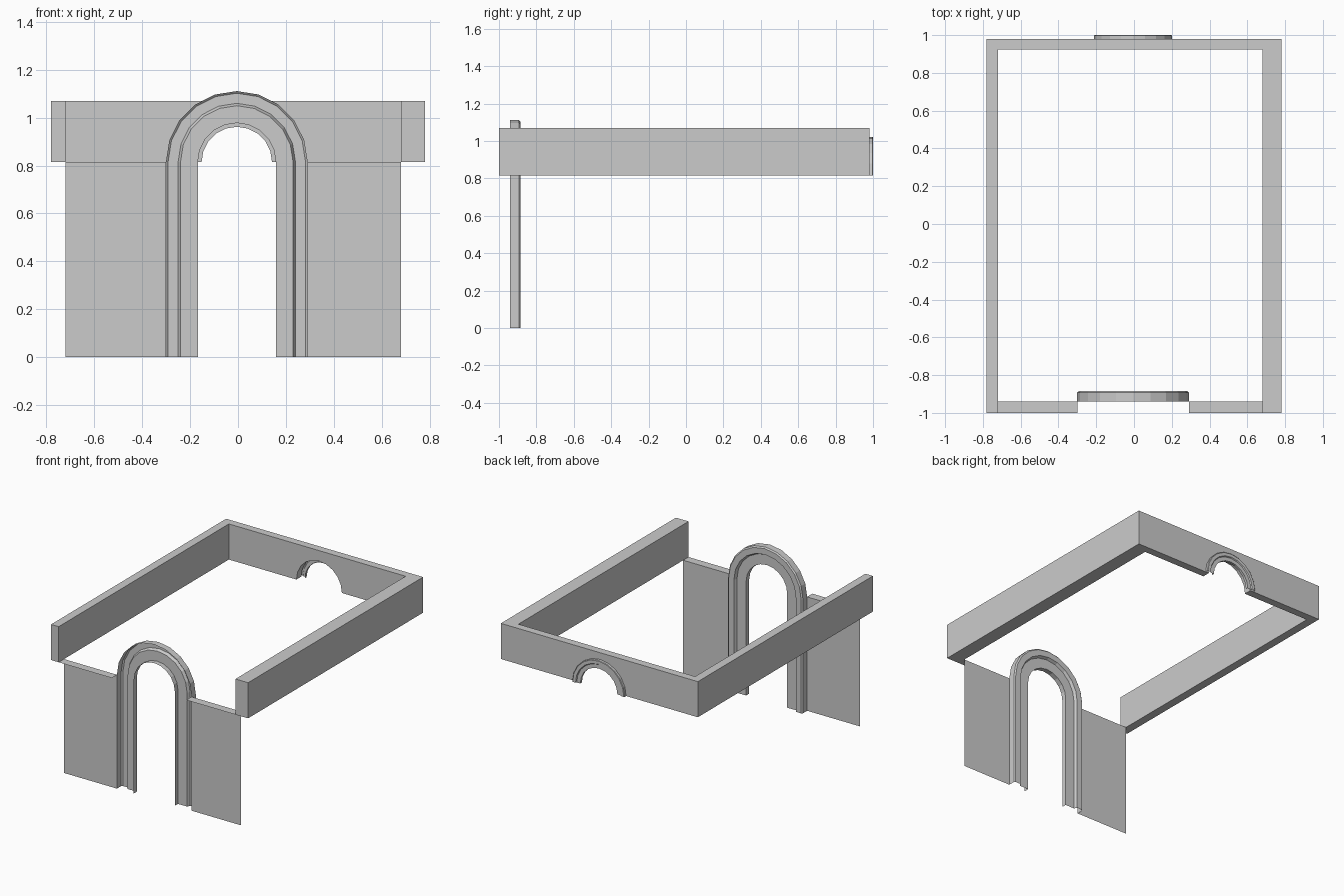
import bpy, bmesh, math

if "Cube" in bpy.data.objects:
    bpy.data.objects.remove(bpy.data.objects["Cube"])

CX = -0.005      # arch centre line
SPRING = 0.815   # height where the arches start to curve
TOP = 1.07


def add_object(name, bm):
    mesh = bpy.data.meshes.new(name)
    bm.to_mesh(mesh)
    bm.free()
    ob = bpy.data.objects.new(name, mesh)
    bpy.context.collection.objects.link(ob)
    return ob


def prism(name, points, direction):
    """Closed solid from a planar outline pushed along a direction."""
    bm = bmesh.new()
    face = bm.faces.new([bm.verts.new(p) for p in points])
    res = bmesh.ops.extrude_face_region(bm, geom=[face], use_keep_orig=True)
    moved = [g for g in res["geom"] if isinstance(g, bmesh.types.BMVert)]
    bmesh.ops.translate(bm, verts=moved, vec=direction)
    bmesh.ops.recalc_face_normals(bm, faces=bm.faces)
    return add_object(name, bm)


def arch_path(r, base, segments):
    """Outline of an arch, with straight legs if base is under the spring line."""
    pts = [(CX + r * math.cos(a), SPRING + r * math.sin(a))
           for a in (math.pi * (1 - i / segments) for i in range(segments + 1))]
    if base < SPRING:
        pts = [(CX - r, base)] + pts + [(CX + r, base)]
    return pts


def arch_trim(name, profile, base, segments=10):
    """Sheet moulding: a (radius, y) profile swept around the arch."""
    bm = bmesh.new()
    rows = [[bm.verts.new((x, y, z)) for x, z in arch_path(r, base, segments)]
            for r, y in profile]
    for a, b in zip(rows, rows[1:]):
        for i in range(len(a) - 1):
            bm.faces.new((a[i], a[i + 1], b[i + 1], b[i]))
    return add_object(name, bm)


def front_panel(name, x0, x1):
    """Thin wall panel with a ledge along its top."""
    bm = bmesh.new()
    section = [(-0.94, 0), (-0.94, SPRING), (-1, SPRING)]
    rows = [[bm.verts.new((x, y, z)) for x in (x0, x1)] for y, z in section]
    for a, b in zip(rows, rows[1:]):
        bm.faces.new((a[0], a[1], b[1], b[0]))
    return add_object(name, bm)


# U-shaped upper wall band
outline = [(-0.78, -1), (-0.72, -1), (-0.72, 0.925), (0.68, 0.925),
           (0.68, -1), (0.78, -1), (0.78, 0.98), (-0.78, 0.98)]
band = prism("upper_wall_band", [(x, y, SPRING) for x, y in outline],
             (0, 0, TOP - SPRING))

# Arched opening cut in the back of the band
cutter = prism("back_arch_cutter",
               [(x, 0.8, z) for x, z in arch_path(0.18, SPRING - 0.1, 10)],
               (0, 0.3, 0))
cutter.hide_render = True
mod = band.modifiers.new("back_arch_opening", "BOOLEAN")
mod.operation = "DIFFERENCE"
mod.solver = "EXACT"
mod.object = cutter
bpy.context.view_layer.objects.active = band
bpy.ops.object.modifier_apply(modifier=mod.name)
bpy.data.objects.remove(cutter)

# Back arch trim
arch_trim("back_arch_trim",
          [(0.207, 0.98), (0.207, 0.997), (0.203, 1.0), (0.18, 1.0),
           (0.175, 0.993), (0.147, 0.993), (0.147, 0.975)], SPRING)

# Front doorway moulding, open towards the front
arch_trim("front_arch_trim",
          [(0.296, -0.94), (0.296, -0.893), (0.287, -0.885), (0.245, -0.885),
           (0.235, -0.905), (0.163, -0.905), (0.163, -0.94)], 0)

# Front wall panels beside the doorway
front_panel("front_panel_left", -0.72, -0.30)
front_panel("front_panel_right", 0.29, 0.68)
